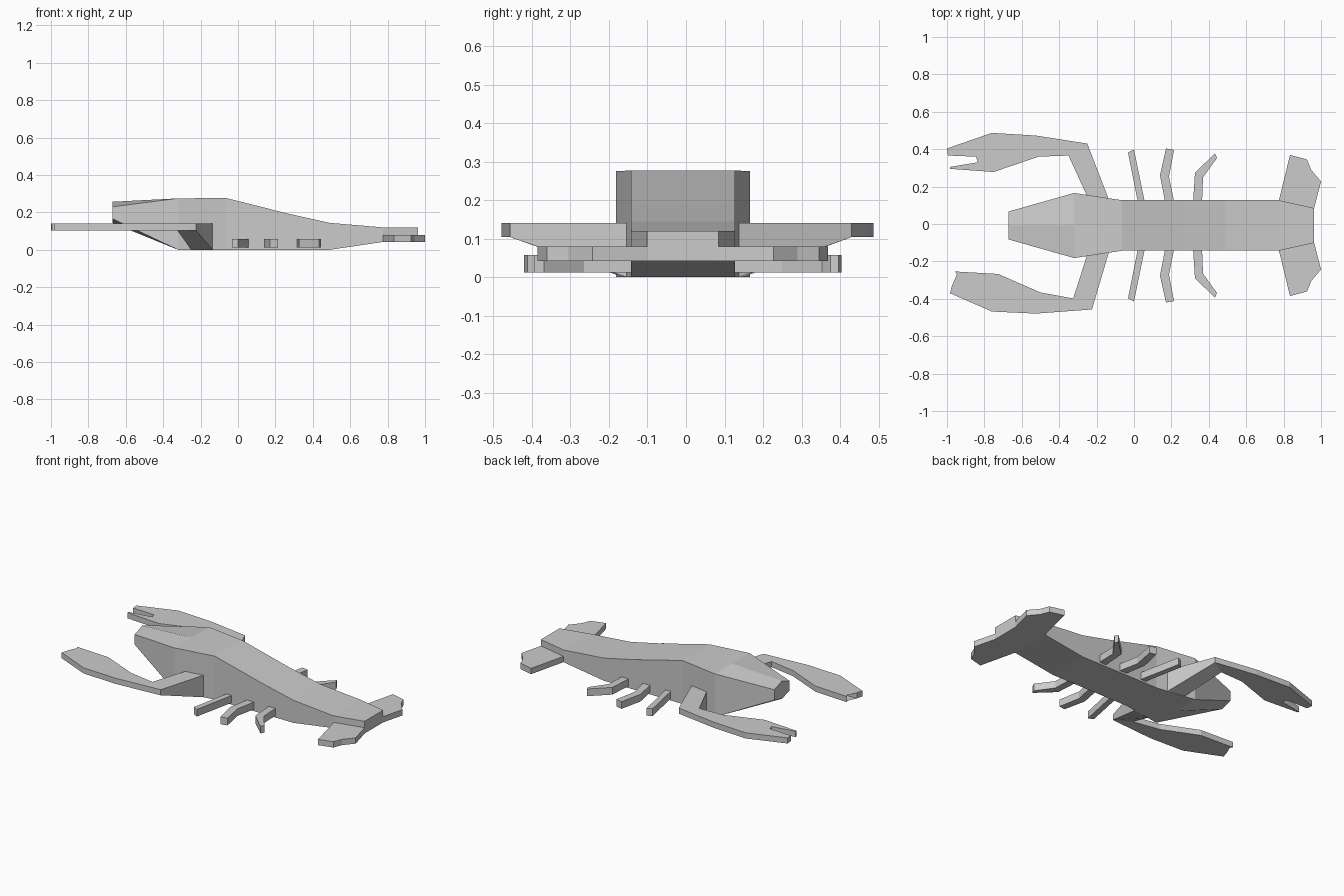
import bpy
import bmesh

if "Cube" in bpy.data.objects:
    bpy.data.objects.remove(bpy.data.objects["Cube"], do_unlink=True)

MID_Y = -0.008  # centre line of the body

shell = bpy.data.materials.new("shell_grey")
shell.use_nodes = True
shell.diffuse_color = (0.6, 0.6, 0.6, 1)
shell.node_tree.nodes["Principled BSDF"].inputs["Base Color"].default_value = (0.6, 0.6, 0.6, 1)


def finish(name, bm):
    """Turn a bmesh into a named, flat-shaded object."""
    bmesh.ops.recalc_face_normals(bm, faces=bm.faces)
    mesh = bpy.data.meshes.new(name)
    bm.to_mesh(mesh)
    bm.free()
    mesh.materials.append(shell)
    obj = bpy.data.objects.new(name, mesh)
    bpy.context.collection.objects.link(obj)
    return obj


def loft(name, rings):
    """Skin a row of closed rings and cap both ends."""
    bm = bmesh.new()
    rows = [[bm.verts.new(p) for p in ring] for ring in rings]
    count = len(rows[0])
    for a, b in zip(rows, rows[1:]):
        for i in range(count):
            j = (i + 1) % count
            bm.faces.new((a[i], a[j], b[j], b[i]))
    caps = [bm.faces.new(rows[0]), bm.faces.new(rows[-1])]
    bmesh.ops.triangulate(bm, faces=[f for f in caps if len(f.verts) > 4])
    return finish(name, bm)


def plate(name, outline, bottom, top):
    """Flat plate; bottom is one height or one height per corner."""
    lows = bottom if isinstance(bottom, (list, tuple)) else [bottom] * len(outline)
    low = [(x, y, z) for (x, y), z in zip(outline, lows)]
    high = [(x, y, top) for x, y in outline]
    return loft(name, [low, high])


def mirrored(outline):
    return [(x, 2 * MID_Y - y) for x, y in outline]


# Body stations: x, half width, top, bottom, edge drop on top, edge rise below
stations = [
    (-0.67, 0.075, 0.257, 0.143, 0.027, 0.022),
    (-0.32, 0.174, 0.275, 0, 0, 0),
    (-0.064, 0.135, 0.277, 0, 0, 0),
    (0.27, 0.135, 0.193, 0, 0, 0),
    (0.49, 0.135, 0.144, 0, 0, 0),
    (0.775, 0.135, 0.12, 0.042, 0, 0),
    (0.963, 0.093, 0.12, 0.042, 0, 0),
]


def body_ring(x, half, top, bottom, drop, rise):
    left, right = MID_Y - half, MID_Y + half
    return [
        (x, left, bottom + rise), (x, MID_Y, bottom), (x, right, bottom + rise),
        (x, right, top - drop), (x, MID_Y, top), (x, left, top - drop),
    ]


loft("body", [body_ring(*s) for s in stations])

# Claws: the two differ a little; each starts with its outer and inner elbow
claws = {
    "back": [
        (-0.25, 0.43), (-0.35, 0.366), (-0.51, 0.36), (-0.75, 0.278), (-0.985, 0.295),
        (-0.985, 0.305), (-0.835, 0.33), (-0.845, 0.36), (-0.995, 0.366),
        (-1, 0.404), (-0.76, 0.487), (-0.525, 0.473),
    ],
    "front": [
        (-0.225, -0.457), (-0.325, -0.398), (-0.5, -0.366), (-0.727, -0.267),
        (-0.957, -0.254), (-0.947, -0.27), (-0.807, -0.29), (-0.818, -0.33),
        (-0.973, -0.33), (-0.984, -0.37), (-0.76, -0.468), (-0.525, -0.479),
    ],
}
shoulders = {
    "back": [(-0.25, 0.147), (-0.137, 0.138)],
    "front": [(-0.25, -0.163), (-0.135, -0.154)],
}
CLAW_LOW, CLAW_TOP = 0.104, 0.14
for side, outline in claws.items():
    plate(side + "_claw", outline, CLAW_LOW, CLAW_TOP)
    # Arm wedge, thickening towards the body
    plate(side + "_arm", outline[:2] + shoulders[side],
          [CLAW_LOW, CLAW_LOW, 0, 0], CLAW_TOP)

# Legs and tail fins, mirrored across the centre line
legs = {
    "first_leg": [(0.02, 0.12), (-0.032, 0.382), (0, 0.398), (0.057, 0.12)],
    "middle_leg": [(0.166, 0.12), (0.139, 0.26), (0.171, 0.404),
                   (0.214, 0.396), (0.187, 0.254), (0.214, 0.12)],
    "last_leg": [(0.316, 0.12), (0.326, 0.275), (0.433, 0.377),
                 (0.444, 0.353), (0.369, 0.249), (0.364, 0.12)],
}
fin = [(0.775, 0.127), (0.834, 0.369), (0.925, 0.345),
       (0.947, 0.29), (1, 0.227), (0.963, 0.085)]
for side, place in (("back", list), ("front", mirrored)):
    for name, outline in legs.items():
        plate(side + "_" + name, place(outline), 0.012, 0.058)
    plate(side + "_tail_fin", place(fin), 0.042, 0.079)
